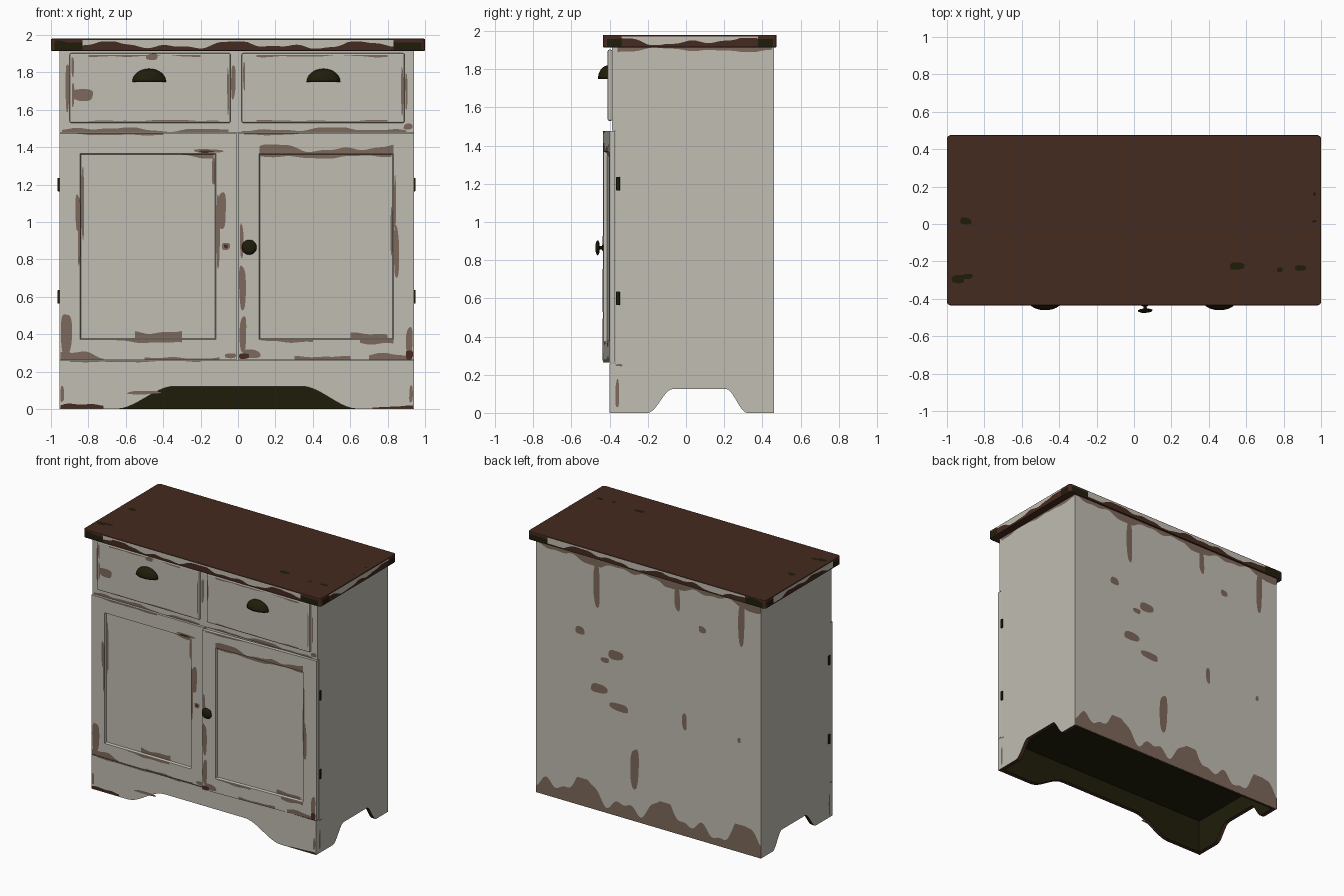
import bpy, bmesh, math, random
from mathutils import Vector, Matrix

if "Cube" in bpy.data.objects:
    bpy.data.objects.remove(bpy.data.objects["Cube"])

random.seed(4)
X, Y, Z = Vector((1, 0, 0)), Vector((0, 1, 0)), Vector((0, 0, 1))


def material(name, rgb):
    m = bpy.data.materials.new(name)
    m.diffuse_color = (*rgb, 1)
    m.use_nodes = True
    m.node_tree.nodes["Principled BSDF"].inputs["Base Color"].default_value = m.diffuse_color
    return m


CREAM = material("cream_paint", (0.53, 0.51, 0.445))
WORN = material("worn_brown", (0.205, 0.141, 0.105))
WOOD = material("dark_red_wood", (0.060, 0.0235, 0.0145))
DARK = material("dark_green_metal", (0.0135, 0.0122, 0.003))

# the right door stands slightly ajar on its hinges
AJAR = (Matrix.Translation((.94, -.372, 0)) @ Matrix.Rotation(.0374, 4, "Z")
        @ Matrix.Translation((-.94, .372, 0)))


def finish(name, bm, mats, bevel=0, smooth=False):
    me = bpy.data.meshes.new(name)
    bm.to_mesh(me)
    bm.free()
    for m in mats:
        me.materials.append(m)
    if smooth:
        me.shade_smooth()
        me.set_sharp_from_angle(angle=math.radians(40))
    ob = bpy.data.objects.new(name, me)
    bpy.context.collection.objects.link(ob)
    if bevel:
        b = ob.modifiers.new("bevel", "BEVEL")
        b.width, b.segments = bevel, 2
    return ob


def box_mesh(lo, hi):
    lo, hi = Vector(lo), Vector(hi)
    bm = bmesh.new()
    bmesh.ops.create_cube(bm, size=1)
    for v in bm.verts:
        v.co = Vector(a * b for a, b in zip(v.co, hi - lo)) + (lo + hi) / 2
    bm.normal_update()
    return bm


def box(name, lo, hi, mat, bevel=0):
    return finish(name, box_mesh(lo, hi), [mat], bevel)


def prism(name, pts, origin, U, V, depth):
    """Board: painted outside, dark inside, bare wood on the cut edge."""
    bm = bmesh.new()
    N = U.cross(V)
    f = bm.faces.new([bm.verts.new(Vector(origin) + U * u + V * v) for u, v in pts])
    r = bmesh.ops.extrude_face_region(bm, geom=[f], use_keep_orig=True)
    for v in r["geom"]:
        if isinstance(v, bmesh.types.BMVert):
            v.co -= N * depth
    bmesh.ops.recalc_face_normals(bm, faces=bm.faces)
    for f in bm.faces:
        d = f.normal.dot(N)
        f.material_index = 1 if d < -0.5 else 2 if d < 0.5 and abs(f.normal.z) > 0.05 else 0
    return finish(name, bm, [CREAM, DARK, WOOD])


def arch(x0, a, b, c, d, x1, h, top):
    s = [i / 10 for i in range(11)]
    ease = [t * t * (3 - 2 * t) for t in s]
    pts = [(x0, 0)] + [(a + (b - a) * t, h * e) for t, e in zip(s, ease)]
    pts += [(d + (c - d) * t, h * e) for t, e in zip(reversed(s), reversed(ease))]
    return pts + [(x1, 0), (x1, top), (x0, top)]


# base boards with arched feet, open underneath
prism("front_skirt", arch(-.955, -.65, -.34, .34, .64, .94, .122, .26), (0, -.402, 0), X, Z, .03)
prism("right_skirt", arch(-.372, -.20, -.07, .21, .32, .44, .125, .26), (.94, 0, 0), Y, Z, .03)
prism("left_skirt", arch(-.44, -.32, -.21, .07, .20, .372, .125, .26), (-.955, 0, 0), -Y, Z, .03)
prism("back_skirt", [(-.94, 0), (.955, 0), (.955, .26), (-.94, .26)], (0, .46, 0), -X, Z, .02)

# carcass, dark on its underside, with the face frame around the drawers
bm = box_mesh((-.955, -.37, .255), (.94, .46, 1.918))
for f in bm.faces:
    f.material_index = int(f.normal.z < -.5)
finish("carcass", bm, [CREAM, DARK])
box("drawer_frame", (-.955, -.387, 1.48), (.94, -.36, 1.918), CREAM)

# worktop with rounded corners
bm = box_mesh((-1, -.435, 1.915), (1, .475, 1.98))
up = [e for e in bm.edges if abs(e.verts[0].co.z - e.verts[1].co.z) > .01]
bmesh.ops.bevel(bm, geom=up, offset=.02, segments=4, affect="EDGES", profile=.5)
finish("worktop", bm, [WOOD], .005)

# panelled doors
for side, x0, x1 in (("left", -.955, -.008), ("right", .001, .94)):
    bm = box_mesh((x0, -.40, .263), (x1, -.372, 1.477))
    front = [f for f in bm.faces if f.normal.y < -.5]
    bmesh.ops.inset_region(bm, faces=front, thickness=.11, use_even_offset=True)
    bmesh.ops.inset_region(bm, faces=front, thickness=.005, depth=-.018, use_even_offset=True)
    door = finish(side + "_door", bm, [CREAM])
    if side == "right":
        door.matrix_world = AJAR

# drawers and their cup handles
for side, x0, x1, hx in (("left", -.90, -.04, -.475), ("right", .02, .89, .457)):
    box(side + "_drawer", (x0, -.41, 1.53), (x1, -.386, 1.903), CREAM, .008)
    bm = bmesh.new()
    bmesh.ops.create_uvsphere(bm, u_segments=32, v_segments=16, radius=1)
    for n in (-Z, Y):
        bmesh.ops.bisect_plane(bm, geom=bm.verts[:] + bm.edges[:] + bm.faces[:], dist=1e-4,
                               plane_co=(0, 0, 0), plane_no=n, clear_outer=True)
    bmesh.ops.transform(bm, verts=bm.verts, matrix=Matrix.Translation((hx, -.409, 1.75))
                        @ Matrix.Diagonal((.09, .052, .07, 1)))
    cup = finish(side + "_cup_handle", bm, [DARK], smooth=True)
    cup.modifiers.new("shell", "SOLIDIFY").thickness = .006

# turned door knob
bm = bmesh.new()
profile = [(.018, -.398), (.018, -.404), (.009, -.409), (.009, -.419), (.03, -.422),
           (.04, -.428), (.036, -.435), (.02, -.441), (.0, -.442)]
vs = [bm.verts.new((.057 + r, y, .865)) for r, y in profile]
es = [bm.edges.new(p) for p in zip(vs, vs[1:])]
bmesh.ops.spin(bm, geom=vs + es, cent=(.057, 0, .865), axis=Y, angle=math.tau, steps=24)
bmesh.ops.remove_doubles(bm, verts=bm.verts, dist=1e-5)
bmesh.ops.recalc_face_normals(bm, faces=bm.faces)
finish("door_knob", bm, [DARK], smooth=True).matrix_world = AJAR

# hinges
for x, side in ((.94, "right"), (-.955, "left")):
    for z in (.6, 1.2):
        box(side + "_hinge", (x - .01, -.366, z - .036), (x + .01, -.346, z + .036), DARK, .004)


def wear(name, mat, origin, U, V, blobs=(), bands=(), low=.03):
    """Paint chips: blobs (u, v, width, height); bands (u0, u1, v, max height)."""
    bm = bmesh.new()
    o = Vector(origin) + U.cross(V) * .002

    def face(pts):
        bm.faces.new([bm.verts.new(o + U * u + V * v) for u, v in pts])

    for u, v, w, h in blobs:
        p1, p2 = random.uniform(0, 6), random.uniform(0, 6)
        pts = []
        for i in range(26):
            a = math.tau * (i + .5) / 26
            c, s = math.cos(a), math.sin(a)
            r = .5 * (.92 + .07 * math.sin(2 * a + p1) + .05 * math.sin(3 * a + p2))
            pts.append((u + w * r * math.copysign(abs(c) ** .75, c), v + h * r * math.copysign(abs(s) ** .75, s)))
        face(pts)
    for u0, u1, v, h in bands:
        n = max(6, int(abs(u1 - u0) / .012))
        p = [random.uniform(0, 6) for _ in range(3)]
        us = [u0 + (u1 - u0) * i / n for i in range(n + 1)]
        hs = []
        for u in us:
            s = .6 + .3 * math.sin(9 * u + p[0]) + .25 * math.sin(19 * u + p[1]) + .1 * math.sin(43 * u + p[2])
            hs.append(h * min(1, max(low, s)))
        for i in range(n):
            q = [(us[i], v), (us[i + 1], v), (us[i + 1], v + hs[i + 1]), (us[i], v + hs[i])]
            face(q if h > 0 else q[::-1])
    return finish(name, bm, [mat])


# worn paint on the doors
F = (0, -.40, 0)
wear("left_door_wear", WORN, F, X, Z,
     [(-.918, .40, .06, .26), (-.856, 1.05, .028, .22), (-.849, .9, .014, .3), (-.088, 1.06, .055, .2),
      (-.106, .95, .02, .4), (-.16, 1.38, .17, .02), (-.065, .87, .045, .045), (-.04, .285, .06, .03)],
     [(-.95, -.72, .265, .06), (-.5, -.1, .265, .02), (-.65, -.3, .37, -.02), (-.95, -.4, 1.475, -.012)])
wear("right_door_wear", WORN, F, X, Z,
     [(.018, .9, .02, .2), (.022, .65, .038, .26), (.025, .4, .04, .2), (.846, .84, .03, .3),
      (.838, 1.1, .012, .3), (.915, .36, .04, .16), (.07, .295, .1, .05)],
     [(.3, .6, .265, .02), (.7, .93, .265, .035), (.113, .83, 1.369, .045), (.12, .4, .37, -.02),
      (.65, .83, .37, -.03), (.03, .4, 1.475, -.012)]).matrix_world = AJAR
P = (0, -.382, 0)
wear("left_panel_wear", WORN, P, X, Z, [(-.83, 1.1, .014, .45), (-.131, 1.27, .018, .17)],
     [(-.55, -.3, .379, .04), (-.3, -.13, 1.36, -.025)])
wear("right_panel_wear", WORN, P, X, Z, [(.821, .95, .012, .3)],
     [(.6, .8, .379, .03), (.12, .82, 1.36, -.02)]).matrix_world = AJAR

# worn paint on the drawers, frame and skirt
wear("drawer_wear", WORN, (0, -.41, 0), X, Z,
     [(-.83, 1.68, .13, .065), (-.882, 1.68, .015, .14), (-.46, 1.883, .07, .035), (-.884, 1.83, .014, .12),
      (.033, 1.78, .012, .16), (.878, 1.7, .012, .3), (-.053, 1.7, .01, .28)],
     [(-.8, -.2, 1.893, -.012), (.1, .8, 1.893, -.012), (-.8, -.1, 1.538, .008), (.1, .8, 1.538, .008)])
wear("frame_wear", WORN, (0, -.387, 0), X, Z,
     [(-.912, 1.72, .02, .3), (-.025, 1.75, .025, .2), (.9, 1.7, .014, .2), (.91, 1.51, .05, .035)],
     [(-.94, -.05, 1.481, .025), (.02, .9, 1.481, .025)])
wear("skirt_wear", WORN, (0, -.402, 0), X, Z, [(-.5, .088, .2, .02), (-.94, .08, .02, .1), (.925, .08, .02, .1)],
     [(-.9, -.2, .258, -.008)])
wear("bare_wood_spots", WOOD, (0, -.401, 0), X, Z, [(-.065, .87, .022, .022), (-.17, 1.376, .08, .014)])
wear("bare_wood_corners", WOOD, (0, -.401, 0), X, Z,
     [(.03, .283, .055, .035), (.915, .29, .045, .05)]).matrix_world = AJAR
wear("foot_wear", WOOD, (0, -.402, 0), X, Z, [], [(-.95, -.72, .003, .045), (.72, .935, .003, .015)])

# worn paint on the back and sides
wear("back_wear", WORN, (0, .46, 0), -X, Z,
     [(-.43, 1.71, .06, .34), (-.57, 1.33, .09, .06), (-.27, 1.22, .13, .08), (-.36, 1.16, .08, .04),
      (-.41, .93, .16, .07), (-.24, .83, .18, .06), (.31, .87, .045, .13), (.25, 1.79, .05, .2),
      (.46, 1.61, .07, .05), (.79, 1.74, .06, .34), (-.11, .4, .075, .34), (.77, .85, .03, .04)],
     [(-.94, .955, 0, .21), (-.94, .955, 1.915, -.06)])
wear("right_side_wear", WORN, (.94, 0, 0), Y, Z, [(-.36, .1, .02, .17), (-.35, .25, .04, .012)],
     [(-.36, .45, 1.915, -.025)])
wear("left_side_wear", WORN, (-.955, 0, 0), -Y, Z, [(.36, .1, .02, .17)], [(-.45, .36, 1.915, -.025)])

# chipped worktop edges: cream drips in the middle, dark corners
for name, o, U, a, b in (("front", (0, -.435, 0), X, -.98, .98), ("back", (0, .475, 0), -X, -.98, .98),
                         ("right", (1, 0, 0), Y, -.415, .455), ("left", (-1, 0, 0), -Y, -.455, .415)):
    k = .13 * (b - a) / 2 + .02
    wear(name + "_edge_paint", CREAM, o, U, Z, [], [(a + k, b - k, 1.973, -.045)], .2)
    wear(name + "_edge_corners", DARK, o, U, Z, [],
         [(a, a + k, 1.92, .053), (b - k, b, 1.92, .053)], .75)
wear("worktop_stains", DARK, (0, 0, 1.98), X, Y,
     [(-.9, .015, .065, .04), (-.94, -.295, .08, .045), (-.89, -.28, .06, .03), (.55, -.225, .08, .045),
      (.78, -.245, .035, .025), (.89, -.235, .07, .03), (.965, .16, .02, .02), (.965, .015, .025, .015)])
